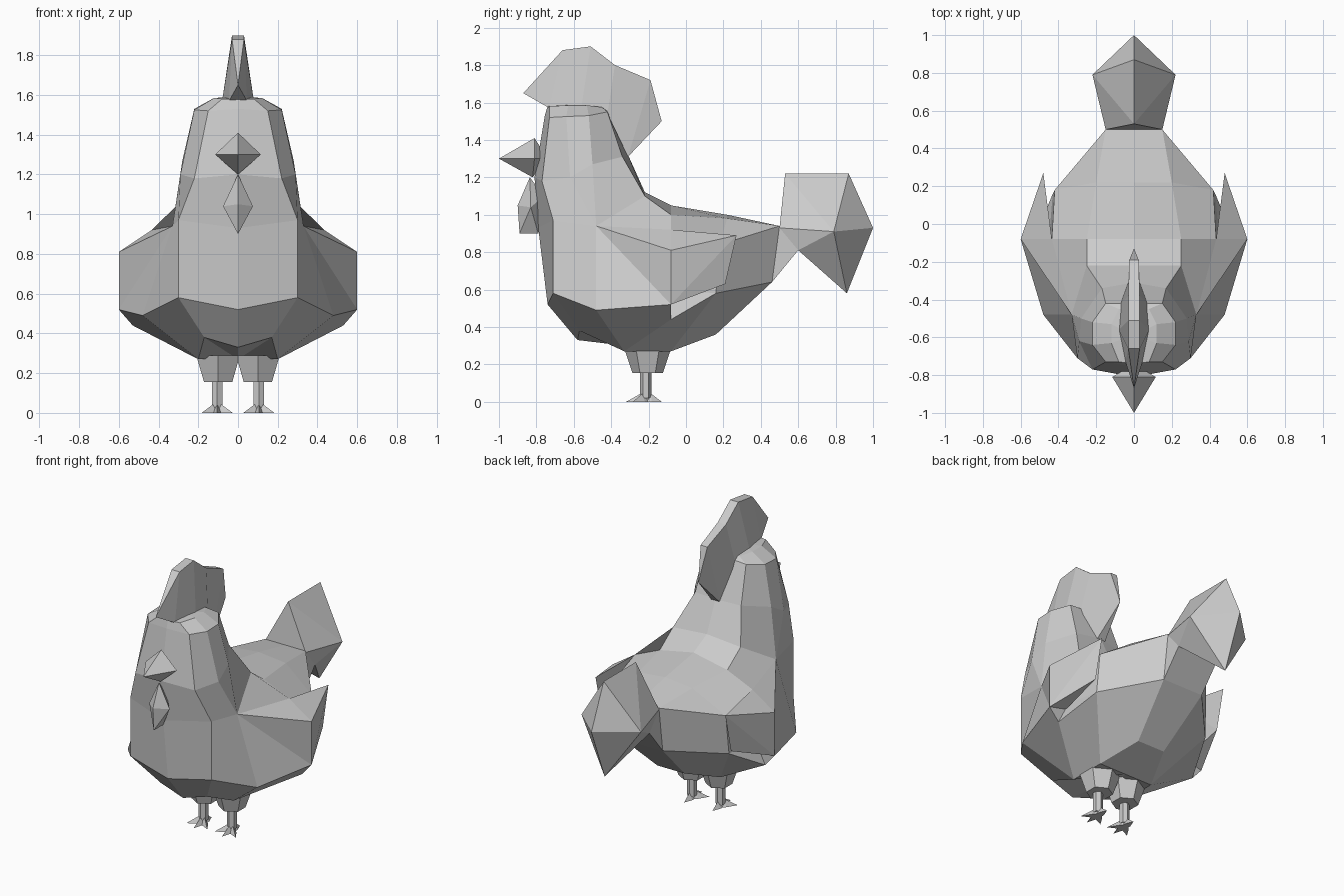
import bpy, bmesh, math
from mathutils import Vector

if "Cube" in bpy.data.objects:
    bpy.data.objects.remove(bpy.data.objects["Cube"])


def finish(name, bm, mirror=False):
    bmesh.ops.recalc_face_normals(bm, faces=bm.faces[:])
    mesh = bpy.data.meshes.new(name)
    bm.to_mesh(mesh)
    bm.free()
    obj = bpy.data.objects.new(name, mesh)
    bpy.context.collection.objects.link(obj)
    if mirror:
        obj.modifiers.new("mirror", 'MIRROR').merge_threshold = 0.0005
    return obj


def add_hull(bm, points):
    verts = [bm.verts.new(p) for p in points]
    res = bmesh.ops.convex_hull(bm, input=verts)
    junk = {v for v in res["geom_interior"] + res["geom_unused"]
            if isinstance(v, bmesh.types.BMVert)}
    bmesh.ops.delete(bm, geom=list(junk), context='VERTS')


def hull(name, points, mirror=False):
    """Convex part; centred parts get their points reflected in x."""
    bm = bmesh.new()
    if not mirror:
        points = points + [(-x, y, z) for x, y, z in points if x > 0]
    add_hull(bm, points)
    return finish(name, bm, mirror)


def half_loft(name, rings):
    """Skin half rings, sharing repeated points, then mirror across x."""
    bm, cache = bmesh.new(), {}

    def vert(p):
        if p not in cache:
            cache[p] = bm.verts.new(p)
        return cache[p]

    for a, b in zip(rings, rings[1:]):
        for i in range(len(a) - 1):
            quad = list(dict.fromkeys([a[i], a[i + 1], b[i + 1], b[i]]))
            if len(quad) > 2 and any(p[0] > 0 for p in quad):
                bm.faces.new([vert(p) for p in quad])
    return finish(name, bm, True)


# Body: half rings running down the neck, then bending back to the tail
shoulder = (.33, -.48, .94)
wing_top = (.435, -.08, .92)
spine, spine_side = (0, -.08, 1.05), (.25, -.08, 1.0)
rump, rump_side = (0, .5, .94), (.15, .5, .94)
under = (.15, .46, .64)
hip = (.43, .16, .58)
head_front, cheek, neck = (.12, -.63, 1.585), (.22, -.64, 1.525), (.29, -.62, 1.2)
half_loft("body", [
    [(0, -.59, 1.59)] * 8,
    [(0, -.44, 1.57), (.08, -.45, 1.575), (.12, -.53, 1.585), head_front, head_front,
     head_front, (.08, -.73, 1.58), (0, -.74, 1.58)],
    [(0, -.42, 1.56), (.15, -.42, 1.55), (.22, -.52, 1.53), cheek, cheek, cheek,
     (.15, -.73, 1.52), (0, -.755, 1.53)],
    [(0, -.31, 1.32), (.17, -.34, 1.31), (.28, -.5, 1.27), neck, neck, neck,
     (.22, -.77, 1.18), (0, -.81, 1.2)],
    [(0, -.22, 1.12), (.25, -.22, 1.1), shoulder, shoulder, shoulder, shoulder,
     (.3, -.71, .97), (0, -.79, .93)],
    [spine, spine_side, wing_top, (.6, -.08, .81), (.6, -.08, .52),
     (.48, -.48, .49), (.3, -.71, .58), (0, -.74, .52)],
    [spine, spine_side, wing_top, (.45, -.08, .6), (.53, -.08, .44),
     (.2, -.33, .27), (.17, -.57, .38), (0, -.58, .33)],
    [(0, .22, 1.0), (.2, .22, .98), (.42, .18, .84), hip, hip,
     (.2, -.08, .27), (0, -.08, .27), (0, -.08, .27)],
    [rump, rump_side, rump_side, under, under,
     (.1, .16, .36), (0, .16, .36), (0, .16, .36)],
    [rump, rump_side, rump_side, (.15, .6, .81), under, under,
     (0, .46, .64), (0, .46, .64)],
    [(0, .6, .81)] * 8,
])

# Wing tips flaring off the body
hull("wings", [(.6, -.08, .81), wing_top, (.48, .27, .89), (.6, -.08, .52),
               (.48, .21, .63), (.47, -.08, .55)], mirror=True)

# Tail fan
hull("tail", [(.15, .5, .93), (.15, .67, .98), (.15, .6, .81), (.22, .79, .91),
              (0, .53, 1.22), (0, .87, 1.22), (0, 1.0, .93), (0, .86, .58)])

# Comb: stations of (top y, top z, top width, bottom y, bottom z, bottom width)
comb = [(-.87, 1.65, 0, -.87, 1.65, 0), (-.66, 1.88, .03, -.73, 1.57, .045),
        (-.51, 1.9, .03, -.56, 1.57, .08), (-.38, 1.8, .03, -.42, 1.54, .07),
        (-.19, 1.72, .025, -.31, 1.31, .03), (-.13, 1.5, 0, -.13, 1.5, 0)]
half_loft("comb", [[(0, ty, tz), (tw, ty, tz), (bw, by, bz), (0, by, bz)]
                   for ty, tz, tw, by, bz, bw in comb])

# Beak and wattle
hull("beak", [(0, -1, 1.3), (0, -.81, 1.41), (.115, -.81, 1.3), (0, -.82, 1.2),
              (0, -.74, 1.3)])
hull("wattle", [(0, -.835, 1.2), (0, -.9, 1.05), (0, -.89, .9), (.075, -.83, 1.04),
                (0, -.79, .9), (0, -.76, 1.1)])


# Legs: tapered thigh and thin shank
def leg_part(name, y, z0, z1, r0, r1):
    bm = bmesh.new()
    add_hull(bm, [((.1 if r1 > .1 else .105) + r * math.sin(a), y + r * math.cos(a), z)
                  for z, r in ((z0, r0), (z1, r1))
                  for a in (k * math.pi / 3 for k in range(6))])
    bmesh.ops.dissolve_limit(bm, angle_limit=.02, verts=bm.verts[:], edges=bm.edges[:])
    finish(name, bm, True)


leg_part("thighs", -.205, .155, .29, .082, .127)
leg_part("shanks", -.215, .02, .17, .03, .03)

# Feet: three toes forward, one back
bm = bmesh.new()
ankle = Vector((.105, -.215, 0))
for deg, length in ((-48, .105), (0, .105), (48, .105), (180, .085)):
    a = math.radians(deg)
    d = Vector((math.sin(a), -math.cos(a), 0))
    s = Vector((-d.y, d.x, 0)) * .022
    up = Vector((0, 0, .042))
    add_hull(bm, [ankle - d * .02 + up, ankle + d * .03 + up, ankle + d * length,
                  ankle + d * .03 + s, ankle + d * .03 - s, ankle - d * .02 + s,
                  ankle - d * .02 - s])
finish("feet", bm, True)
